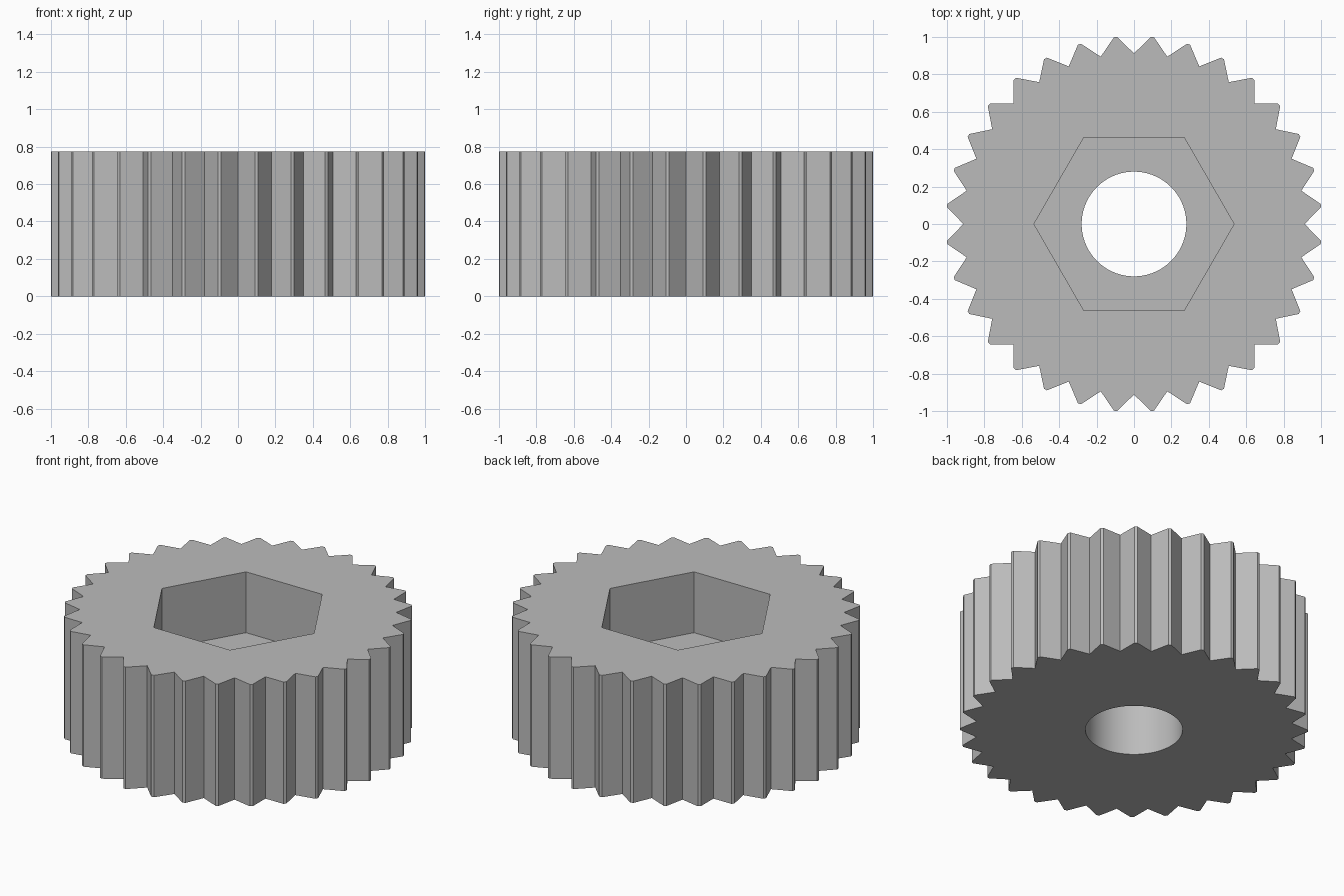
import bpy, bmesh
from math import cos, sin, tau, radians

cube = bpy.data.objects.get("Cube")
if cube:
    bpy.data.objects.remove(cube)

TEETH = 32
HEIGHT = 0.775
FLOOR = 0.388          # depth level of the hexagonal pocket
ROOT, TIP = 0.912, 1.004
HEX_R, BORE_R = 0.535, 0.28

# Flat grey metal
grey = bpy.data.materials.new("grey metal")
grey.use_nodes = True
colour = (0.5, 0.5, 0.5, 1)
grey.diffuse_color = colour
grey.node_tree.nodes["Principled BSDF"].inputs["Base Color"].default_value = colour


def polar(radius, angle):
    return radius * cos(angle), radius * sin(angle)


def polygon(radius, sides):
    return [polar(radius, tau * i / sides) for i in range(sides)]


def gear_outline():
    """Sharp roots with narrow blunt tips."""
    step, blunt = tau / TEETH, radians(0.5)
    points = []
    for i in range(TEETH):
        root = i * step
        points += [polar(ROOT, root),
                   polar(TIP, root + step / 2 - blunt),
                   polar(TIP, root + step / 2 + blunt)]
    return points


bm = bmesh.new()


def ring(points, z):
    verts = [bm.verts.new((x, y, z)) for x, y in points]
    edges = [bm.edges.new((v, verts[i - 1])) for i, v in enumerate(verts)]
    return verts, edges


def wall(points, z_low, z_high):
    """Vertical wall; returns its lower and upper edge loops."""
    low, low_edges = ring(points, z_low)
    high, high_edges = ring(points, z_high)
    for i in range(len(low)):
        bm.faces.new((low[i - 1], low[i], high[i], high[i - 1]))
    return low_edges, high_edges


def cap(outer, inner, normal):
    """Flat face between two loops, leaving the inner one open."""
    bmesh.ops.triangle_fill(bm, use_beauty=True, use_dissolve=False,
                            edges=outer + inner, normal=normal)


# Toothed rim, hexagonal pocket and round bore
rim_low, rim_high = wall(gear_outline(), 0, HEIGHT)
hex_low, hex_high = wall(polygon(HEX_R, 6), FLOOR, HEIGHT)
bore_low, bore_high = wall(polygon(BORE_R, 72), 0, FLOOR)

# Top, pocket floor and underside
cap(rim_high, hex_high, (0, 0, 1))
cap(hex_low, bore_high, (0, 0, 1))
cap(rim_low, bore_low, (0, 0, -1))

bmesh.ops.recalc_face_normals(bm, faces=bm.faces)
mesh = bpy.data.meshes.new("toothed_hex_socket")
bm.to_mesh(mesh)
bm.free()
mesh.materials.append(grey)

gear = bpy.data.objects.new("toothed_hex_socket", mesh)
bpy.context.collection.objects.link(gear)
bpy.ops.object.select_all(action='DESELECT')
gear.select_set(True)
bpy.context.view_layer.objects.active = gear
bpy.ops.object.shade_smooth_by_angle(angle=radians(20))
